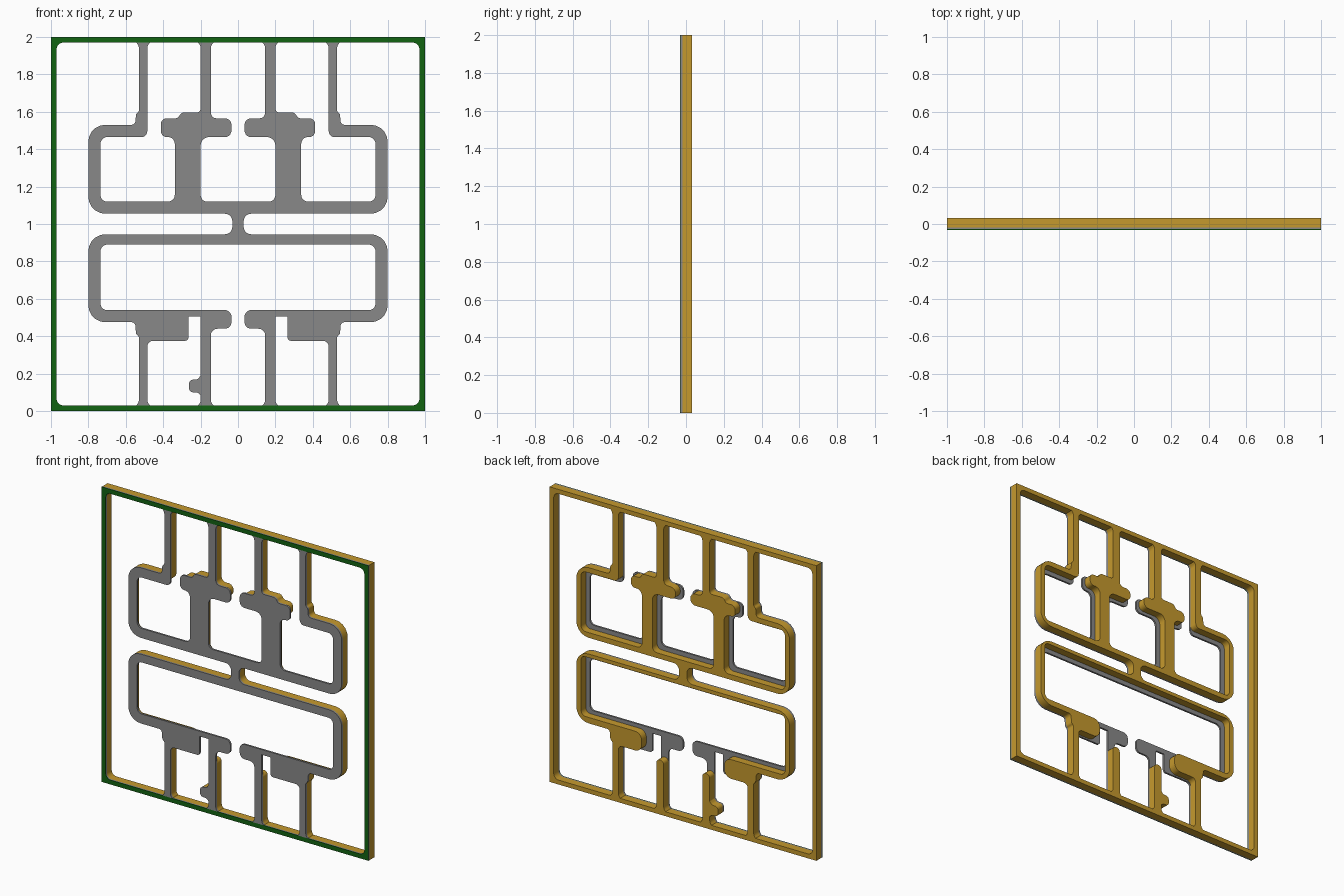
import bpy, math
from mathutils import Vector

if "Cube" in bpy.data.objects:
    bpy.data.objects.remove(bpy.data.objects["Cube"])

FRONT, SPLIT, BACK = -0.032, -0.019, 0.032


def material(name, rgb):
    m = bpy.data.materials.new(name)
    m.diffuse_color = (*rgb, 1)
    m.use_nodes = True
    m.node_tree.nodes["Principled BSDF"].inputs["Base Color"].default_value = m.diffuse_color
    return m


GREEN = material("green", (0.006, 0.125, 0.006))
GOLD = material("gold", (0.56, 0.32, 0.027))
GREY = material("dark_grey", (0.25, 0.25, 0.25))


def rounded(path, n=5):
    """Round each (x, z, radius) corner of a closed path with an arc."""
    out, w = [], math.sqrt(0.5)
    for k, (x, z, r) in enumerate(path):
        p = Vector((x, z))
        a = Vector(path[k - 1][:2]) - p
        b = Vector(path[(k + 1) % len(path)][:2]) - p
        d = min(r, a.length * 0.49, b.length * 0.49)
        if d < 1e-4:
            out.append(p)
            continue
        s, e = p + a.normalized() * d, p + b.normalized() * d
        for i in range(n + 1):
            t = i / n
            c0, c1, c2 = (1 - t) ** 2, 2 * w * t * (1 - t), t * t
            out.append((s * c0 + p * c1 + e * c2) / (c0 + c1 + c2))
    return out


def plate(name, loops, y0, y1, mat):
    """Extrude filled outlines (inner loops become holes) between two depths."""
    cu = bpy.data.curves.new(name, 'CURVE')
    cu.dimensions, cu.fill_mode, cu.extrude = '2D', 'BOTH', (y1 - y0) / 2
    for path in loops:
        pts = rounded(path)
        sp = cu.splines.new('POLY')
        sp.points.add(len(pts) - 1)
        for q, p in zip(sp.points, pts):
            q.co = (p.x, p.y, 0, 1)
        sp.use_cyclic_u = True
    cu.materials.append(mat)
    ob = bpy.data.objects.new(name, cu)
    ob.location.y = (y0 + y1) / 2
    ob.rotation_euler.x = math.pi / 2
    bpy.context.collection.objects.link(ob)
    bpy.ops.object.select_all(action='DESELECT')
    ob.select_set(True)
    bpy.context.view_layer.objects.active = ob
    bpy.ops.object.convert(target='MESH')
    ob = bpy.context.view_layer.objects.active
    # weld caps to walls, then keep the rims sharp
    bpy.ops.object.mode_set(mode='EDIT')
    bpy.ops.mesh.select_all(action='SELECT')
    bpy.ops.mesh.remove_doubles(threshold=1e-5)
    bpy.ops.mesh.normals_make_consistent(inside=False)
    bpy.ops.object.mode_set(mode='OBJECT')
    bpy.ops.object.shade_smooth_by_angle(angle=math.radians(30))
    return ob


def rect(x0, x1, z0, z1, r=0):
    return [(x0, z0, r), (x1, z0, r), (x1, z1, r), (x0, z1, r)]


def flip(path):
    return [(-x, z, r) for x, z, r in reversed(path)]


def strut(x0, x1, end):
    """Slightly flared end of a strut meeting the frame."""
    f = 0.014 if x1 > x0 else -0.014
    neck = end + (0.018 if end < 1 else -0.018)
    return [(x0, neck, 0.012), (x0 - f, end, 0), (x1 + f, end, 0), (x1, neck, 0.012)]


def upper(i):
    """Right half above the bridge; i insets the inner edges."""
    j = i * 0.7
    return [(0, 1.12 - i, 0), (0.2 + i, 1.12 - i, 0.035), (0.2 + i, 1.465 + j, 0.045),
            (0.035 + j, 1.465 + j, 0.035), (0.035 + j, 1.565, 0.035), (0.145, 1.565, 0.03),
            *strut(0.145, 0.2, 1.97),
            (0.2, 1.596, 0.02), (0.305, 1.596, 0.015), (0.32, 1.565, 0.015),
            (0.412 - j, 1.565, 0.03), (0.412 - j, 1.465 + j, 0.03), (0.338 - i, 1.465 + j, 0.045),
            (0.338 - i, 1.12 - i, 0.035), (0.735 + i, 1.12 - i, 0.035),
            (0.735 + i, 1.465 + i, 0.035), (0.485, 1.465 + i, 0.03),
            *strut(0.485, 0.53, 1.97),
            (0.53, 1.6, 0.02), (0.545, 1.59, 0.01), (0.55, 1.53, 0.02), (0.8, 1.53, 0.09),
            (0.8, 1.055, 0.09), (0.03, 1.055, 0.04), (0.03, 0.945, 0.04), (0.8, 0.945, 0.09),
            (0.8, 0.475, 0.09), (0.55, 0.475, 0.02), (0.545, 0.41, 0.01), (0.53, 0.4, 0.02),
            *strut(0.53, 0.485, 0.03)]


# grey front traces: one continuous outline
grey = upper(0) + [
    (0.485, 0.375, 0.03), (0.265, 0.375, 0.02), (0.265, 0.505, 0), (0.2, 0.505, 0),
    *strut(0.2, 0.145, 0.03),
    (0.145, 0.44, 0.035), (0.035, 0.44, 0.035), (0.035, 0.54, 0.035),
    (0.735, 0.54, 0.035), (0.735, 0.89, 0.035), (0, 0.89, 0)]
plate("front_traces", [grey + flip(grey)[1:-1]], FRONT, SPLIT, GREY)

# gold backing, narrower along the inner edges
gold = upper(0.03) + [
    (0.485, 0.385, 0.03), (0.31, 0.385, 0.05), (0.31, 0.515, 0.05),
    (0.765, 0.515, 0.035), (0.765, 0.92, 0.03), (0, 0.92, 0)]
plate("back_support", [gold + flip(gold)[1:-1]], SPLIT, BACK, GOLD)

# short lower support posts on the back
post = strut(0.2, 0.145, 0.03) + [(0.145, 0.37, 0.025), (0.2, 0.37, 0.025)]
plate("right_post", [post], SPLIT, BACK, GOLD)
plate("left_post", [flip(post)], SPLIT, BACK, GOLD)

# small marker tab on the left lower strut
tab = [(-0.2, 0.085, 0), (-0.215, 0.1, 0.015), (-0.262, 0.1, 0.035), (-0.262, 0.168, 0.035),
       (-0.215, 0.168, 0.015), (-0.2, 0.19, 0)]
plate("front_tab", [tab], FRONT, SPLIT, GREY)
plate("back_tab", [tab], SPLIT, BACK, GOLD)

# outer frame: thin green face, grey sheet, gold body
frame = [rect(-1, 1, 0, 2), rect(-0.97, 0.97, 0.03, 1.97, 0.035)]
plate("frame_face", frame, FRONT, FRONT + 0.004, GREEN)
plate("frame_sheet", frame, FRONT + 0.004, SPLIT, GREY)
plate("frame_body", frame, SPLIT, BACK, GOLD)
